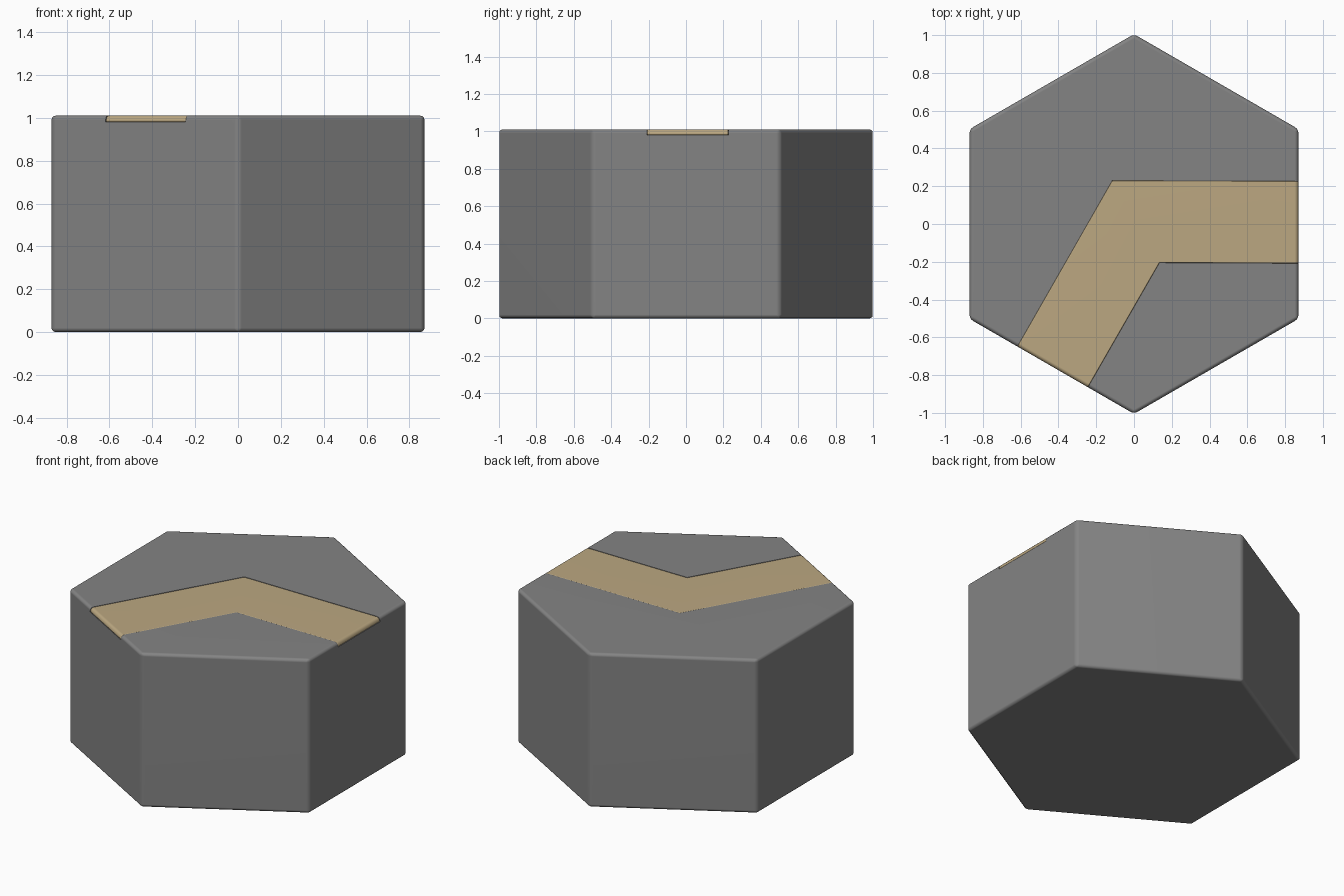
import bpy, bmesh, math

if "Cube" in bpy.data.objects:
    bpy.data.objects.remove(bpy.data.objects["Cube"])

R, H = 1.005, 1.01          # hexagon corner radius, tile height


def prism(name, outline, z0, z1, bevel=0.0):
    """Extruded outline with optionally rounded edges."""
    bm = bmesh.new()
    bottom = [bm.verts.new((x, y, z0)) for x, y in outline]
    top = [bm.verts.new((x, y, z1)) for x, y in outline]
    n = len(outline)
    bm.faces.new(bottom)
    bm.faces.new(top)
    for i in range(n):
        j = (i + 1) % n
        bm.faces.new((bottom[i], bottom[j], top[j], top[i]))
    if bevel:
        bmesh.ops.bevel(bm, geom=bm.edges[:], offset=bevel, segments=3,
                        profile=0.5, affect='EDGES')
    bmesh.ops.recalc_face_normals(bm, faces=bm.faces[:])
    mesh = bpy.data.meshes.new(name)
    bm.to_mesh(mesh)
    bm.free()
    obj = bpy.data.objects.new(name, mesh)
    bpy.context.collection.objects.link(obj)
    return obj


def cut(obj, cutter, operation, edge_round=0.0):
    """Boolean, optional softening of the cut edges, then smooth shading."""
    mod = obj.modifiers.new("cut", 'BOOLEAN')
    mod.object, mod.operation, mod.solver = cutter, operation, 'EXACT'
    bpy.ops.object.select_all(action='DESELECT')
    bpy.context.view_layer.objects.active = obj
    obj.select_set(True)
    bpy.ops.object.modifier_apply(modifier=mod.name)
    if edge_round:
        mod = obj.modifiers.new("soft_edges", 'BEVEL')
        mod.width, mod.segments = edge_round, 2
        mod.limit_method, mod.angle_limit = 'ANGLE', math.radians(55)
        bpy.ops.object.modifier_apply(modifier=mod.name)
    bpy.ops.object.shade_smooth_by_angle(angle=math.radians(50))
    obj.modifiers.new("weighted_normals", 'WEIGHTED_NORMAL').keep_sharp = True


def paint(obj, name, color):
    mat = bpy.data.materials.new(name)
    mat.diffuse_color = (*color, 1)
    mat.use_nodes = True
    mat.node_tree.nodes["Principled BSDF"].inputs["Base Color"].default_value = mat.diffuse_color
    obj.data.materials.clear()
    obj.data.materials.append(mat)


hexagon = [(R * math.cos(math.radians(30 + 60 * i)),
            R * math.sin(math.radians(30 + 60 * i))) for i in range(6)]

# Bent path outline, overshooting the tile edges on both ends
dx, dy = -0.6 * math.cos(math.radians(60)), -0.6 * math.sin(math.radians(60))
path_outline = [(-0.115, 0.23), (-0.61 + dx, -0.64 + dy),
                (-0.24 + dx, -0.86 + dy), (0.135, -0.205),
                (1.2, -0.21), (1.2, 0.225)]
cutter = prism("path_cutter", path_outline, 0.98, 1.2)

# Tile body with a shallow channel, and the path inlay that fills it
tile = prism("hex_tile", hexagon, 0, H, 0.02)
path = prism("path_inlay", hexagon, 0, H, 0.02)
cut(tile, cutter, 'DIFFERENCE')
cut(path, cutter, 'INTERSECT', 0.006)

paint(tile, "dark_stone", (0.23, 0.23, 0.23))
paint(path, "sand", (0.50, 0.39, 0.22))

cutter.hide_render = True
cutter.hide_set(True)
